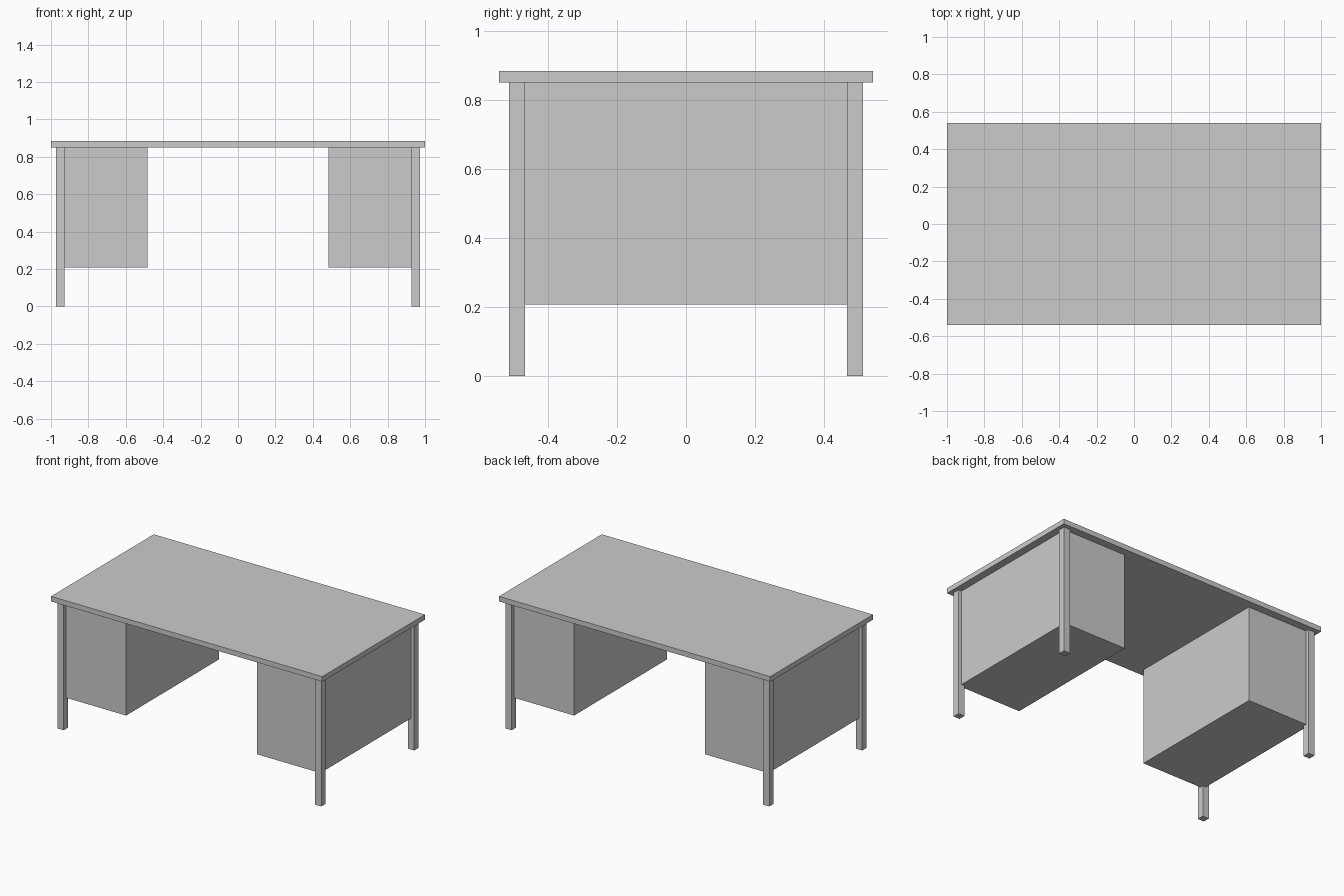
import bpy

if "Cube" in bpy.data.objects:
    bpy.data.objects.remove(bpy.data.objects["Cube"], do_unlink=True)

# Single flat colour
GREY = (0.6, 0.6, 0.6, 1.0)
grey = bpy.data.materials.new("light_grey")
grey.use_nodes = True
grey.diffuse_color = GREY
grey.node_tree.nodes["Principled BSDF"].inputs["Base Color"].default_value = GREY


def box(name, x, y, z):
    """Add a box spanning the given (low, high) ranges."""
    spans = (x, y, z)
    bpy.ops.mesh.primitive_cube_add(size=1, location=[(a + b) / 2 for a, b in spans])
    obj = bpy.context.object
    obj.name = name
    obj.scale = [b - a for a, b in spans]
    bpy.ops.object.transform_apply(location=False, rotation=False, scale=True)
    obj.data.materials.append(grey)
    return obj


TOP_Z, UNDER_Z, PEDESTAL_Z = 0.884, 0.85, 0.208
LEG_X, LEG_Y, LEG_HALF = 0.95, 0.489, 0.023
PEDESTAL_INNER = 0.483

# Desk top
box("desk_top", (-1, 1), (-0.541, 0.541), (UNDER_Z, TOP_Z))

for side, sx in (("left", 1), ("right", -1)):
    # Drawer pedestal, spanning between the leg centres
    box(f"{side}_pedestal", sorted((sx * PEDESTAL_INNER, sx * LEG_X)),
        (-LEG_Y, LEG_Y), (PEDESTAL_Z, UNDER_Z))
    # Square legs
    for end, sy in (("front", -1), ("back", 1)):
        cx, cy = sx * LEG_X, sy * LEG_Y
        box(f"{end}_{side}_leg", (cx - LEG_HALF, cx + LEG_HALF),
            (cy - LEG_HALF, cy + LEG_HALF), (0, UNDER_Z))
